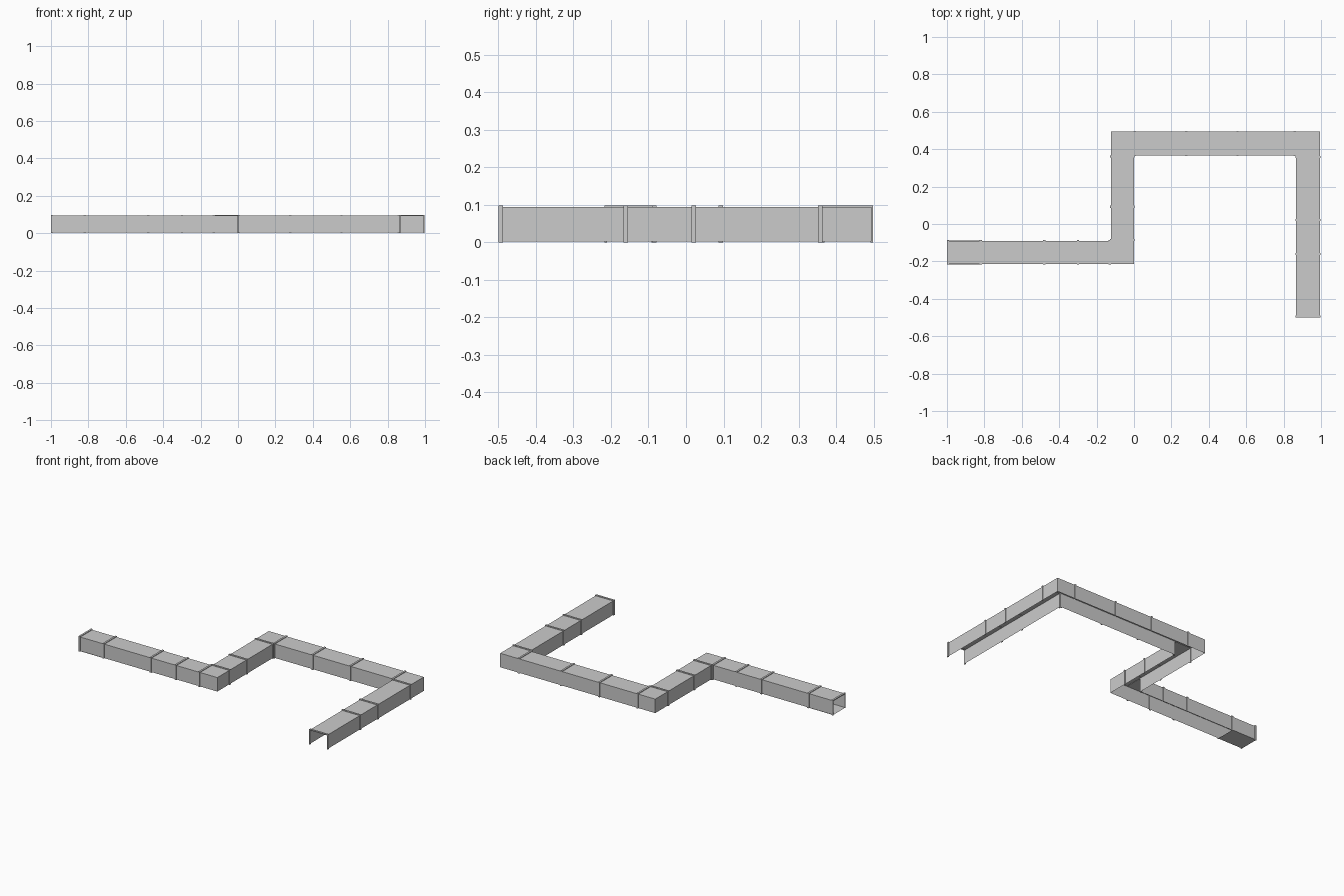
import bpy, bmesh

if "Cube" in bpy.data.objects:
    bpy.data.objects.remove(bpy.data.objects["Cube"])

Z0, Z1 = 0.003, 0.094      # body bottom and top
P, W = 0.004, 0.012        # rib projection and width


def make(name, verts, faces):
    me = bpy.data.meshes.new(name)
    me.from_pydata(verts, [], faces)
    bm = bmesh.new()
    bm.from_mesh(me)
    bmesh.ops.recalc_face_normals(bm, faces=bm.faces)
    bm.to_mesh(me)
    bm.free()
    ob = bpy.data.objects.new(name, me)
    bpy.context.collection.objects.link(ob)
    return ob


# Left and right wall lines of the winding duct, as seen from above
left = [(-1, -0.09), (-0.124, -0.09), (-0.124, 0.494), (0.994, 0.494), (0.994, -0.496)]
right = [(-1, -0.213), (0, -0.213), (0, 0.367), (0.867, 0.367), (0.867, -0.496)]

# Thin sheet body: two walls and a roof, open underneath and at both ends
verts, faces = [], []
for (lx, ly), (rx, ry) in zip(left, right):
    verts += [(lx, ly, Z0), (lx, ly, Z1), (rx, ry, Z1), (rx, ry, Z0)]
for i in range(len(left) - 1):
    for j in range(3):
        a = 4 * i + j
        faces.append((a, a + 1, a + 5, a + 4))
make("duct_body", verts, faces)

# Floor panel under the closed end section
make("end_floor", [(-1, -0.216, 0.003), (-0.82, -0.216, 0.003),
                   (-0.82, -0.087, 0.003), (-1, -0.087, 0.003)], [(0, 1, 2, 3)])


def rib(name, axis, pos, a, b):
    """Upside-down U band around the duct; it spans a..b across the duct."""
    t = 0.002
    prof = [(a - P, 0), (a - P, Z1 + P), (b + P, Z1 + P), (b + P, 0),
            (b - t, 0), (b - t, Z1 - t), (a + t, Z1 - t), (a + t, 0)]
    vs = []
    for s in (pos - W / 2, pos + W / 2):
        vs += [(s, u, z) if axis == "x" else (u, s, z) for u, z in prof]
    fs = [(i, (i + 1) % 8, (i + 1) % 8 + 8, i + 8) for i in range(8)]
    for o in (0, 8):
        for q in ((0, 1, 6, 7), (1, 2, 5, 6), (2, 3, 4, 5)):
            fs.append(tuple(k + o for k in q))
    make(name, vs, fs)


# Joint ribs along each straight run: axis, cross span, positions
runs = [("x", -0.213, -0.09, (-0.994, -0.82, -0.48, -0.30, -0.13)),
        ("y", -0.124, 0.0, (-0.085, 0.092, 0.361)),
        ("x", 0.367, 0.494, (0.004, 0.28, 0.553, 0.86)),
        ("y", 0.867, 0.994, (0.358, 0.021, -0.16, -0.494))]
for r, (axis, a, b, places) in enumerate(runs):
    for k, p in enumerate(places):
        rib(f"joint_rib_{r}_{k}", axis, p, a, b)
